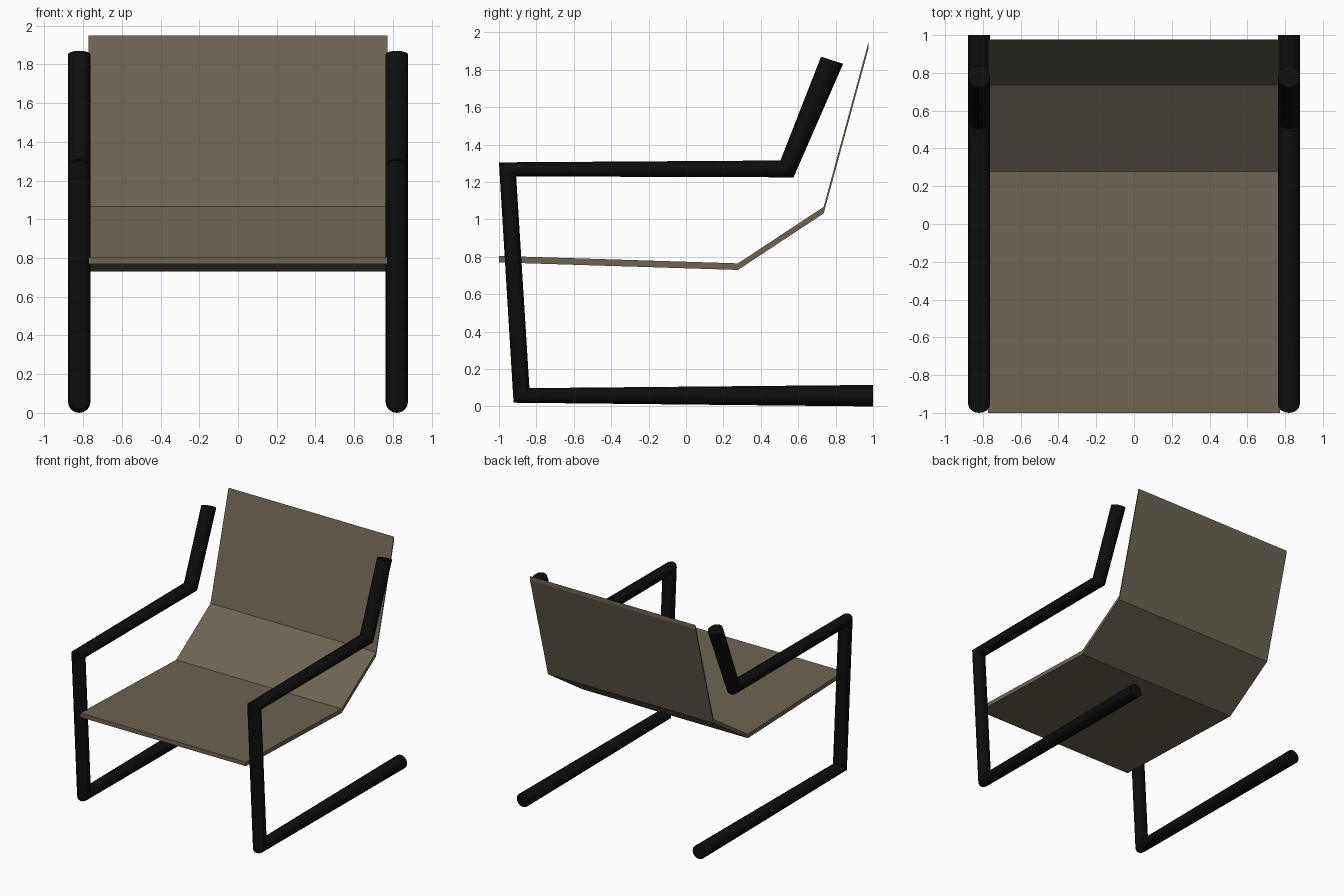
import bpy, bmesh, math
from mathutils import Vector

cube = bpy.data.objects.get("Cube")
if cube:
    bpy.data.objects.remove(cube, do_unlink=True)


def make_material(name, rgb):
    mat = bpy.data.materials.new(name)
    mat.use_nodes = True
    color = (*rgb, 1.0)
    mat.diffuse_color = color
    mat.node_tree.nodes["Principled BSDF"].inputs["Base Color"].default_value = color
    return mat


def finish(bm, name, mat):
    bmesh.ops.recalc_face_normals(bm, faces=bm.faces)
    mesh = bpy.data.meshes.new(name)
    bm.to_mesh(mesh)
    bm.free()
    mesh.materials.append(mat)
    obj = bpy.data.objects.new(name, mesh)
    bpy.context.collection.objects.link(obj)
    return obj


black = make_material("black metal", (0.004, 0.004, 0.004))
fabric = make_material("olive fabric", (0.15, 0.127, 0.088))

# Outer and inner edge (y, z) of the tube at its ends and mitred bends
TUBE = [
    ((1.0, 0.0), (1.0, 0.115)),
    ((-0.922, 0.02), (-0.837, 0.098)),
    ((-1.0, 1.305), (-0.908, 1.23)),
    ((0.505, 1.315), (0.575, 1.225)),
    ((0.722, 1.87), (0.84, 1.832)),
]
SIDES = 16
RADIUS = 0.058


def side_frame(name, x):
    bm = bmesh.new()
    rings = []
    for outer, inner in TUBE:
        a, b = Vector((x, *outer)), Vector((x, *inner))
        center, half = (a + b) / 2, (a - b) / 2
        ring = []
        for i in range(SIDES):
            t = math.tau * i / SIDES
            across = Vector((RADIUS * math.sin(t), 0, 0))
            ring.append(bm.verts.new(center + half * math.cos(t) + across))
        rings.append(ring)
    for r, s in zip(rings, rings[1:]):
        for i in range(SIDES):
            j = (i + 1) % SIDES
            bm.faces.new((r[i], r[j], s[j], s[i]))
    bm.faces.new(rings[0])
    bm.faces.new(rings[-1])
    obj = finish(bm, name, black)
    bpy.ops.object.select_all(action="DESELECT")
    obj.select_set(True)
    bpy.context.view_layer.objects.active = obj
    bpy.ops.object.shade_smooth_by_angle(angle=math.radians(30))


side_frame("left_tube_frame", 0.82)
side_frame("right_tube_frame", -0.82)

# Folded sling seat: top line (y, z) dropped vertically by the thickness
SLING = [(-1.0, 0.805), (0.278, 0.765), (0.736, 1.067), (0.976, 1.95)]
DROP = 0.035
HALF_WIDTH = 0.772

bm = bmesh.new()
outline = SLING + [(y, z - DROP) for y, z in reversed(SLING)]
left, right = [[bm.verts.new((x, y, z)) for y, z in outline]
               for x in (HALF_WIDTH, -HALF_WIDTH)]
n = len(outline)
for i in range(n):
    j = (i + 1) % n
    bm.faces.new((left[i], left[j], right[j], right[i]))
for edge in (left, right):
    for i in range(len(SLING) - 1):
        bm.faces.new((edge[i], edge[i + 1], edge[n - 2 - i], edge[n - 1 - i]))
finish(bm, "sling_seat", fabric)
